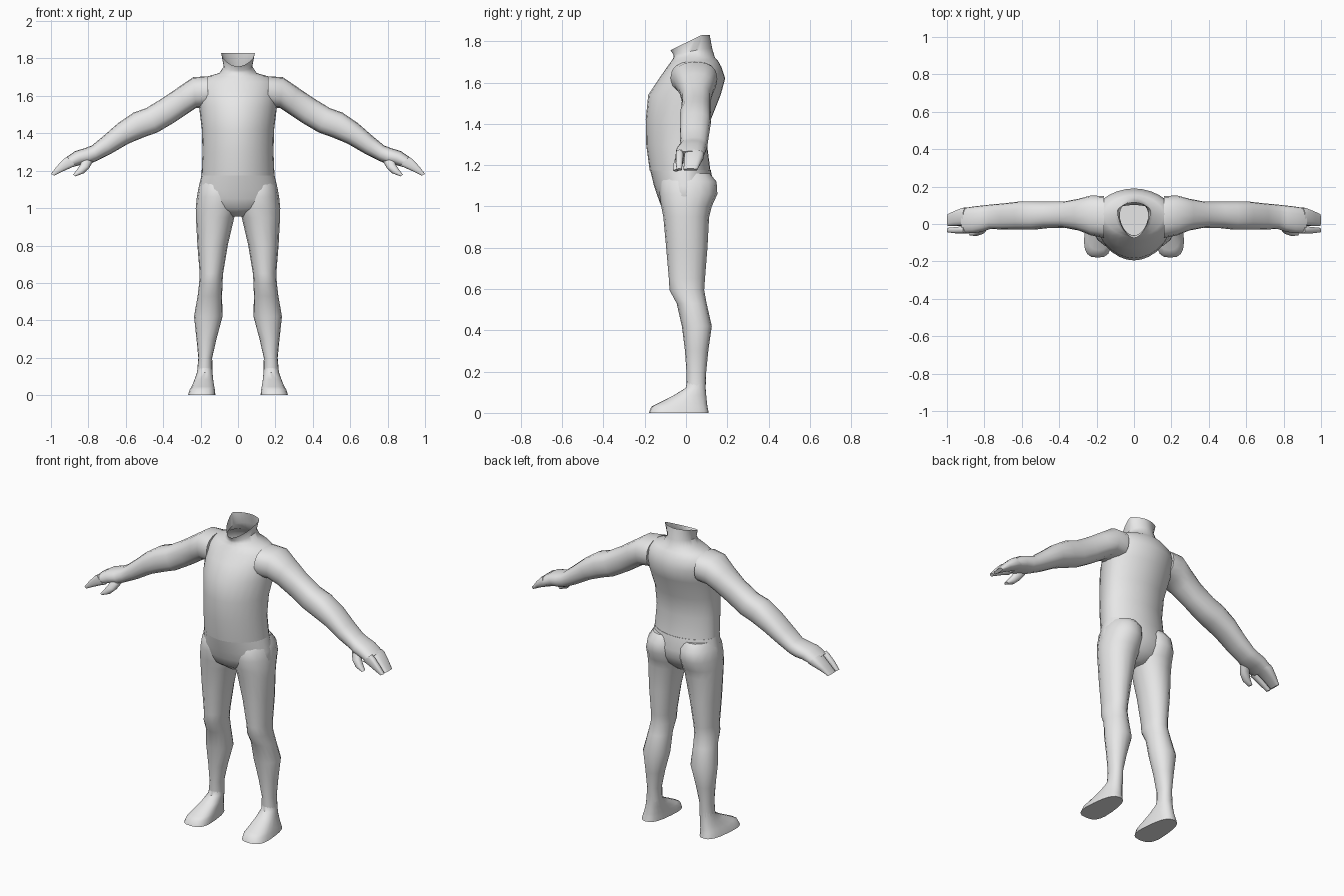
import bpy, bmesh, math

skin = bpy.data.materials.new("plain grey")
skin.diffuse_color = (0.8, 0.8, 0.8, 1)


def ring(p0, p1, yf, yb, yc=None, n=2.0, rise=0.0, flare=0.0, seg=16):
    """Rounded section spanning p0-p1 in x/z and yf-yb in depth, widest at yc."""
    yc = (yf + yb) / 2 if yc is None else yc
    pts = []
    for i in range(seg):
        a = 2 * math.pi * i / seg
        c, s = math.cos(a), math.sin(a)
        c = math.copysign(abs(c) ** (2 / n), c) if abs(c) > 1e-6 else 0
        s = math.copysign(abs(s) ** (2 / n), s) if abs(s) > 1e-6 else 0
        y = yc + s * (yb - yc if s > 0 else yc - yf)
        t = 0.5 + 0.5 * c * (1 - flare * s)
        lift = rise * min(1, (y - yf) / 0.15)
        pts.append((p0[0] + (p1[0] - p0[0]) * t, y,
                    p0[1] + (p1[1] - p0[1]) * t + lift))
    return pts


def loft(name, rings, mirror=False, cap_end=True, angle=45):
    bm = bmesh.new()
    loops = [[bm.verts.new(p) for p in r] for r in rings]
    k = len(loops[0])
    for a, b in zip(loops, loops[1:]):
        for i in range(k):
            j = (i + 1) % k
            bm.faces.new((a[i], a[j], b[j], b[i]))
    bm.faces.new(loops[0])
    if cap_end:
        bm.faces.new(loops[-1])
    bmesh.ops.recalc_face_normals(bm, faces=bm.faces)
    me = bpy.data.meshes.new(name)
    bm.to_mesh(me)
    bm.free()
    me.materials.append(skin)
    ob = bpy.data.objects.new(name, me)
    bpy.context.collection.objects.link(ob)
    bpy.ops.object.select_all(action='DESELECT')
    ob.select_set(True)
    bpy.context.view_layer.objects.active = ob
    bpy.ops.object.shade_smooth_by_angle(angle=math.radians(angle))
    if mirror:
        ob.modifiers.new("mirror", 'MIRROR')
    return ob


def body(z, w, yf, yb, yc, n=1.9, rise=0.0):
    return ring((-w, z), (w, z), yf, yb, yc, n, rise, seg=28)


# Torso with shoulders and open slanted neck
loft("torso", [body(*r) for r in (
    (1.175, .195, -.176, .118, 0),
    (1.30, .190, -.193, .102, -.01),
    (1.42, .193, -.195, .12, 0),
    (1.54, .208, -.183, .168, .03),
    (1.62, .215, -.13, .19, .045),
    (1.675, .205, -.092, .172, .05),
    (1.705, .16, -.07, .155, .05),
    (1.722, .10, -.06, .14, .05),
    (1.735, .076, -.061, .127, .05, 1.9, .03),
    (1.757, .09, -.075, .115, .07, 1.7, .073))], cap_end=False)

# Hips
loft("pelvis", [body(*r) for r in (
    (1.177, .195, -.174, .12, 0),
    (1.10, .213, -.155, .135, 0),
    (1.05, .221, -.138, .13, 0),
    (1.00, .195, -.12, .105, 0),
    (.955, .05, -.06, .06, 0))])


def leg(z, x0, x1, yf, yb, n=2.1):
    return ring((x0, z), (x1, z), yf, yb, n=n)


# Legs
loft("leg", [leg(*r) for r in (
    (1.16, .02, .185, -.10, .115),
    (1.12, .005, .208, -.125, .148),
    (1.06, .0, .22, -.128, .152),
    (1.0, .002, .226, -.12, .125),
    (.95, .02, .225, -.11, .112),
    (.80, .055, .217, -.096, .104),
    (.65, .08, .205, -.083, .092),
    (.595, .083, .208, -.08, .088),
    (.53, .085, .216, -.045, .10),
    (.42, .083, .235, -.02, .125),
    (.30, .115, .222, -.005, .108),
    (.20, .138, .212, .002, .098),
    (.12, .136, .219, .003, .095))], mirror=True)

# Feet, wider at the toes
loft("foot", [ring((x0, z), (x1, z), yf, yb, n=n, flare=f, seg=20)
              for z, x0, x1, yf, yb, n, f in (
    (.15, .138, .215, .004, .096, 2.1, 0),
    (.12, .136, .22, -.002, .095, 2.1, 0),
    (.085, .133, .232, -.06, .098, 2.2, .08),
    (.045, .128, .248, -.14, .102, 2.5, .15),
    (.03, .126, .256, -.168, .104, 2.7, .18),
    (0, .124, .264, -.18, .11, 2.8, .2))], mirror=True)


def limb(rows, n=2.1):
    return [ring((a, b), (c, d), yf, yb, n=n) for a, b, c, d, yf, yb in rows]


# Arms down to the palm: top point, bottom point, depth range
loft("arm", limb((
    (.16, 1.705, .16, 1.54, -.075, .15),
    (.24, 1.70, .225, 1.535, -.06, .152),
    (.32, 1.645, .27, 1.505, -.035, .135),
    (.40, 1.59, .345, 1.455, -.02, .12),
    (.49, 1.535, .43, 1.405, -.022, .12),
    (.56, 1.51, .50, 1.38, -.03, .12),
    (.64, 1.455, .585, 1.345, -.03, .12),
    (.72, 1.385, .68, 1.29, -.03, .11),
    (.78, 1.335, .75, 1.255, -.026, .104),
    (.82, 1.32, .785, 1.24, -.038, .10),
    (.87, 1.305, .825, 1.235, -.048, .095),
    (.925, 1.268, .875, 1.222, -.05, .087)), 2.4), mirror=True)

# Fingers: a separate index finger and the remaining group
for name, y0, y1, y2, y3 in (("index_finger", -.05, -.012, -.045, -.02),
                             ("finger_group", -.01, .087, -.012, .055)):
    loft(name, limb((
        (.915, 1.275, .865, 1.225, y0, y1),
        (.935, 1.26, .885, 1.219, y0, y1),
        (.97, 1.222, .935, 1.197, y0, (y1 + y3) / 2),
        (1.0, 1.183, .983, 1.173, y2, y3)), 2.8), mirror=True)

# Thumbs
loft("thumb", limb((
    (.835, 1.265, .775, 1.25, -.035, .02),
    (.842, 1.235, .795, 1.215, -.055, -.005),
    (.862, 1.205, .825, 1.186, -.064, -.022),
    (.882, 1.178, .868, 1.17, -.062, -.035)), 2.3), mirror=True)
